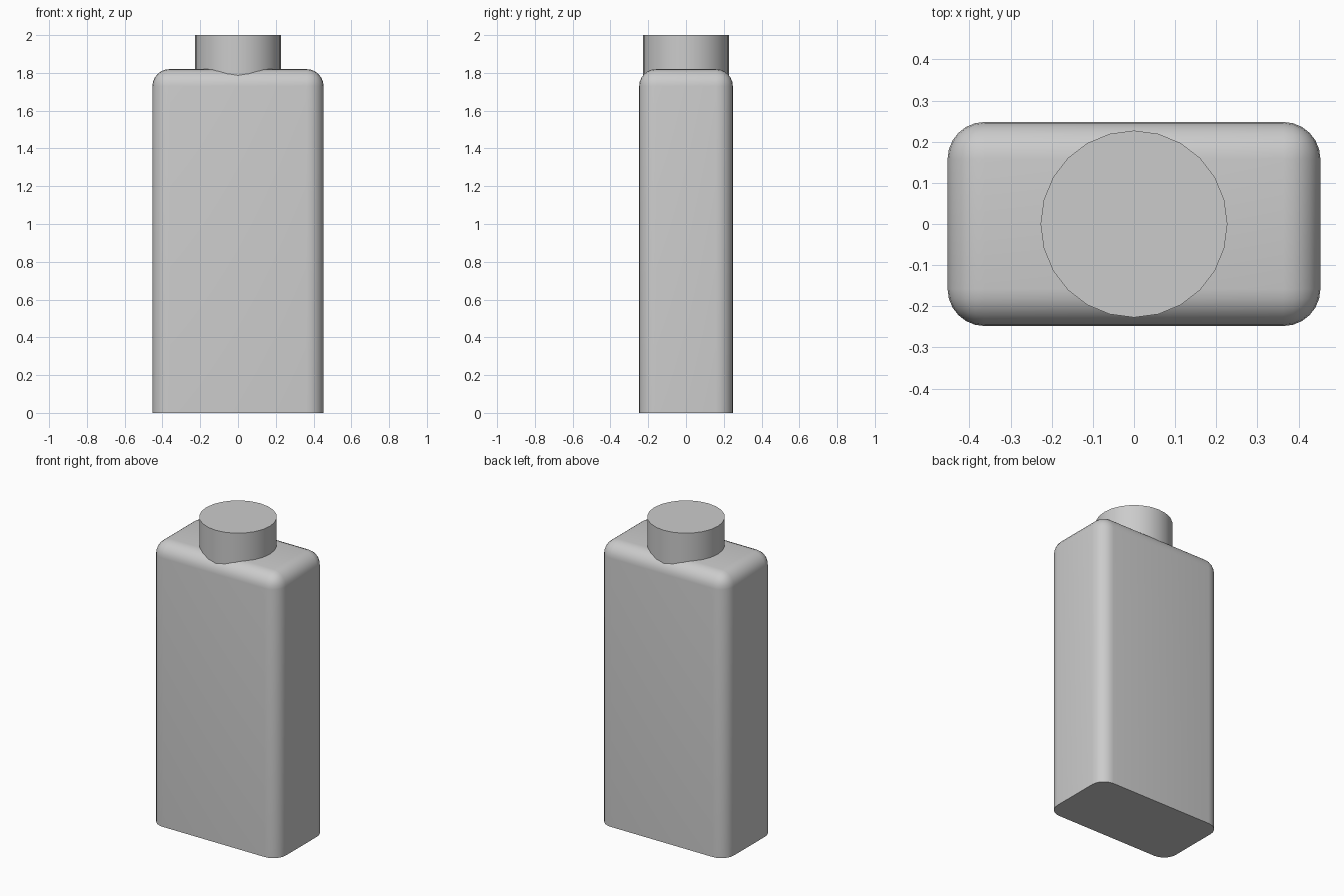
import bpy
import bmesh
from math import radians

cube = bpy.data.objects.get("Cube")
if cube:
    bpy.data.objects.remove(cube, do_unlink=True)

# One plain grey for the whole bottle
grey = bpy.data.materials.new("plain grey")
grey.use_nodes = True
colour = (0.6, 0.6, 0.6, 1)
grey.diffuse_color = colour
grey.node_tree.nodes["Principled BSDF"].inputs["Base Color"].default_value = colour

WIDTH, DEPTH, SHOULDER, HEIGHT = 0.906, 0.496, 1.82, 2.0
ROUNDING = 0.09
CAP_RADIUS, CAP_BASE = 0.227, 1.7


def add_object(name, bm):
    """Turn a bmesh into a smooth shaded object with sharp corners kept."""
    bmesh.ops.recalc_face_normals(bm, faces=bm.faces)
    mesh = bpy.data.meshes.new(name)
    bm.to_mesh(mesh)
    bm.free()
    mesh.materials.append(grey)
    obj = bpy.data.objects.new(name, mesh)
    bpy.context.collection.objects.link(obj)
    bpy.ops.object.select_all(action="DESELECT")
    obj.select_set(True)
    bpy.context.view_layer.objects.active = obj
    bpy.ops.object.shade_smooth_by_angle(angle=radians(35))
    return obj


# Body: a tall box, rounded everywhere except around its flat base
bm = bmesh.new()
bmesh.ops.create_cube(bm, size=1)
bmesh.ops.scale(bm, vec=(WIDTH, DEPTH, SHOULDER), verts=bm.verts)
bmesh.ops.translate(bm, vec=(0, 0, SHOULDER / 2), verts=bm.verts)
rounded = [e for e in bm.edges if any(v.co.z > 0.01 for v in e.verts)]
bmesh.ops.bevel(bm, geom=rounded, offset=ROUNDING, offset_type="OFFSET",
                segments=6, profile=0.5, affect="EDGES", clamp_overlap=True)
add_object("bottle_body", bm)

# Cap: a plain cylinder sunk into the shoulder
bm = bmesh.new()
bmesh.ops.create_cone(bm, cap_ends=True, segments=24, radius1=CAP_RADIUS,
                      radius2=CAP_RADIUS, depth=HEIGHT - CAP_BASE)
bmesh.ops.translate(bm, vec=(0, 0, (HEIGHT + CAP_BASE) / 2), verts=bm.verts)
add_object("bottle_cap", bm)
